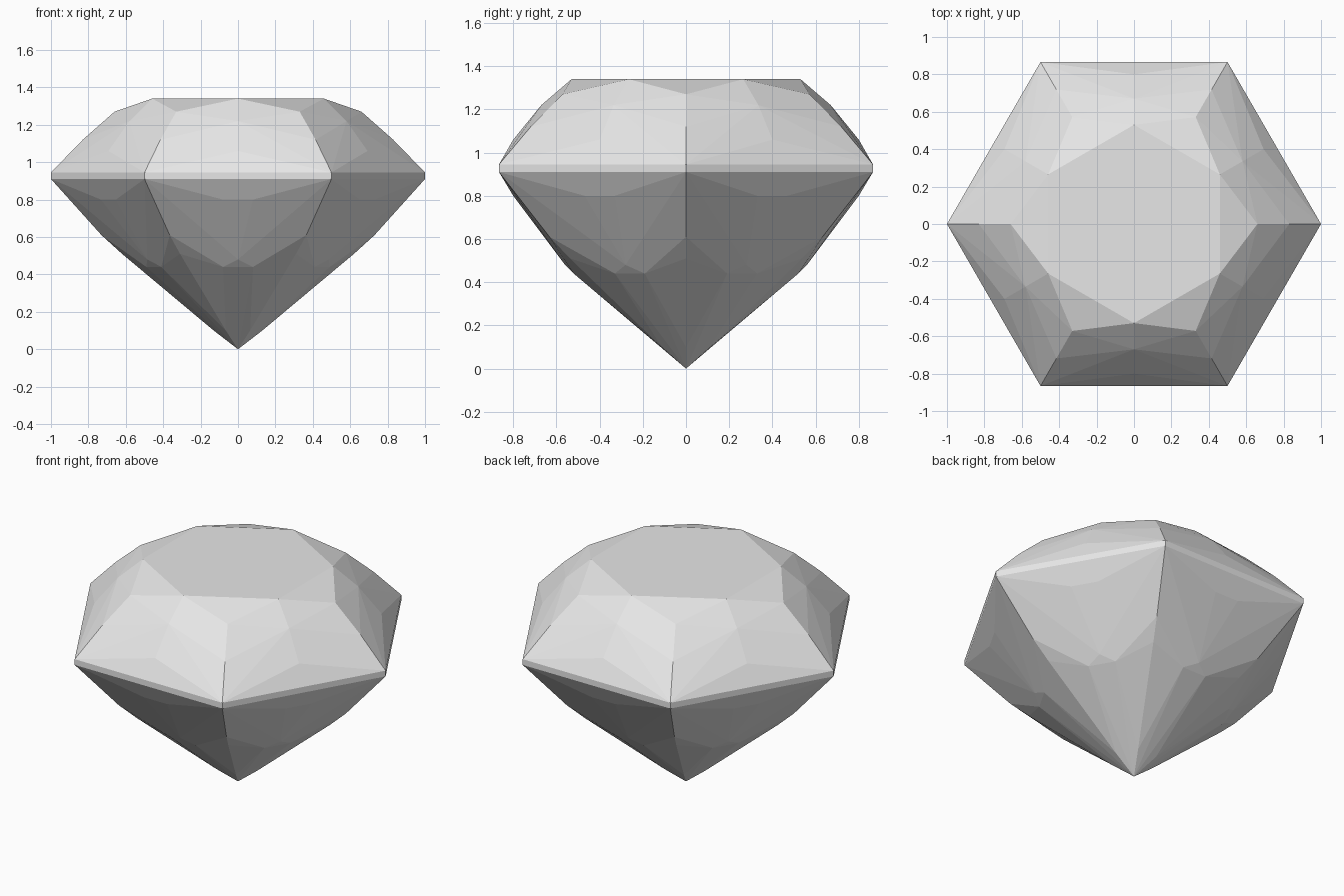
import bpy
import bmesh
from math import cos, sin, radians

cube = bpy.data.objects.get("Cube")
if cube:
    bpy.data.objects.remove(cube, do_unlink=True)

# Stone colour
stone = bpy.data.materials.new("pale_grey_stone")
stone.use_nodes = True
colour = (0.8, 0.8, 0.8, 1.0)
stone.diffuse_color = colour
stone.node_tree.nodes["Principled BSDF"].inputs["Base Color"].default_value = colour

bm = bmesh.new()


def ring(radius, z, at_corner, offset=0.0):
    """Six points around the stone, on its corners or side middles.
    An offset splits each point into a pair along the tangent."""
    for k in range(6):
        a = radians(60 * k + (0 if at_corner else 30))
        for t in ((-offset, offset) if offset else (0.0,)):
            bm.verts.new((radius * cos(a) - t * sin(a),
                          radius * sin(a) + t * cos(a), z))


# Crown: table, star facets, kites
ring(0.53, 1.34, False)
ring(0.66, 1.27, True)
ring(0.67, 1.22, False)
ring(0.83, 1.12, True)
ring(0.80, 1.06, False)

# Girdle band
ring(1.0, 0.945, True)
ring(1.0, 0.91, True)

# Pavilion: break facets, lower kites, point
ring(0.80, 0.80, False, 0.08)
ring(0.73, 0.61, True)
ring(0.56, 0.48, False)
ring(0.62, 0.51, True)
ring(0.52, 0.44, False, 0.08)
ring(0.13, 0.10, True)
bm.verts.new((0, 0, 0))

# Flat facets stretched over the cut points
result = bmesh.ops.convex_hull(bm, input=bm.verts[:])
spare = {g for g in result["geom_interior"] + result["geom_unused"]
         if isinstance(g, bmesh.types.BMVert)}
bmesh.ops.delete(bm, geom=list(spare), context='VERTS')
bmesh.ops.dissolve_limit(bm, angle_limit=radians(1),
                         verts=bm.verts[:], edges=bm.edges[:])
bmesh.ops.recalc_face_normals(bm, faces=bm.faces[:])

mesh = bpy.data.meshes.new("cut_gemstone")
bm.to_mesh(mesh)
bm.free()
mesh.materials.append(stone)
gem = bpy.data.objects.new("cut_gemstone", mesh)
bpy.context.collection.objects.link(gem)
